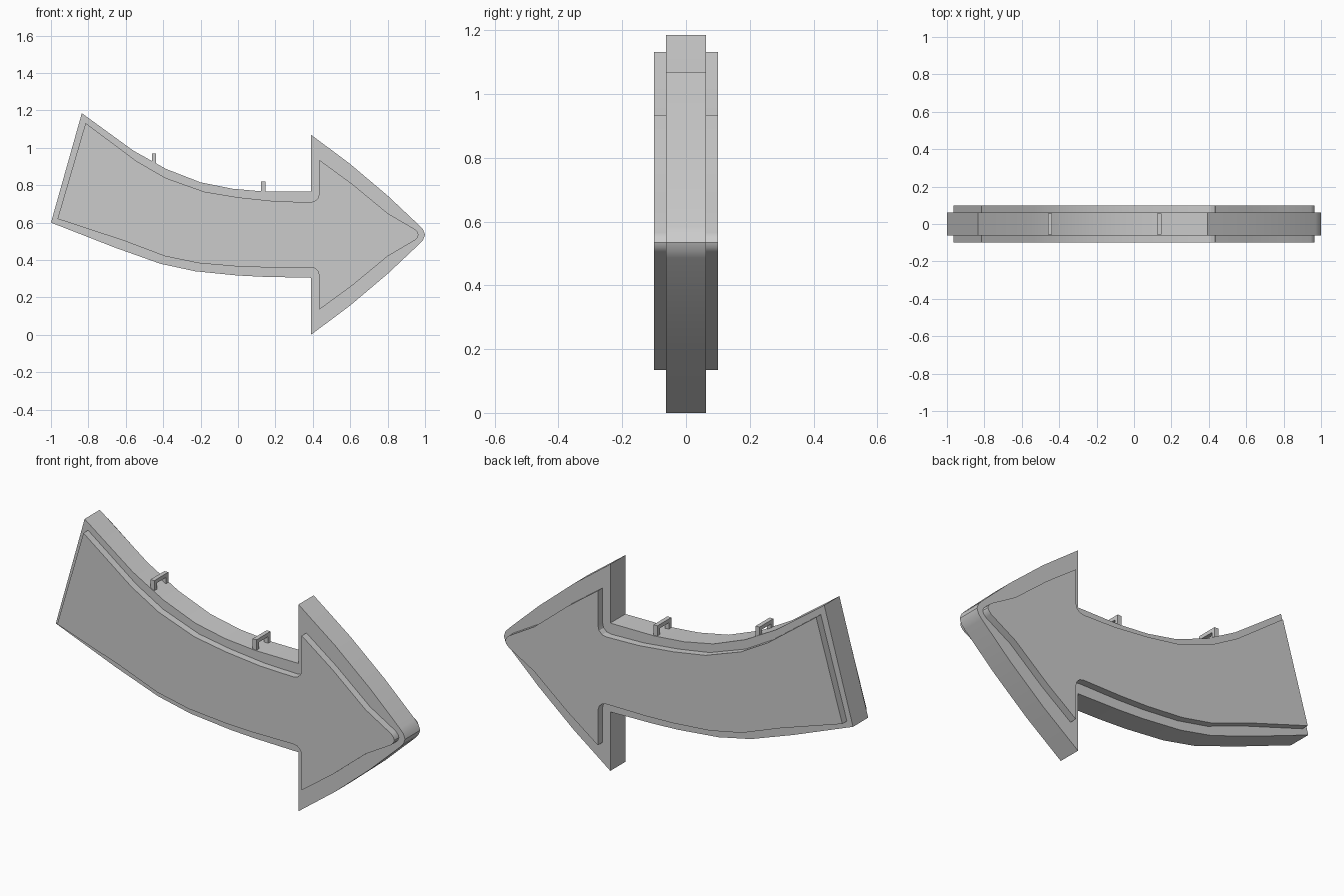
import bpy
import bmesh

if "Cube" in bpy.data.objects:
    bpy.data.objects.remove(bpy.data.objects["Cube"])

AXIS = 0.535  # height of the arrow head's symmetry line


def finish(name, bm):
    bmesh.ops.recalc_face_normals(bm, faces=bm.faces)
    mesh = bpy.data.meshes.new(name)
    bm.to_mesh(mesh)
    bm.free()
    obj = bpy.data.objects.new(name, mesh)
    bpy.context.collection.objects.link(obj)
    return obj


def slab(name, upper, head, lower, half):
    """Extrude an arrow outline (x, z) through y; the head is mirrored about AXIS."""
    mirrored = [(x, 2 * AXIS - z) for x, z in reversed(head[:-1])]
    outline = upper + head + mirrored + lower
    bm = bmesh.new()
    face = bm.faces.new([bm.verts.new((x, -half, z)) for x, z in outline])
    ext = bmesh.ops.extrude_face_region(bm, geom=[face], use_keep_orig=True)
    moved = [v for v in ext["geom"] if isinstance(v, bmesh.types.BMVert)]
    bmesh.ops.translate(bm, verts=moved, vec=(0, 2 * half, 0))
    obj = finish(name, bm)
    bpy.context.view_layer.objects.active = obj
    obj.select_set(True)
    bpy.ops.object.shade_smooth_by_angle(angle=0.52)
    obj.select_set(False)
    return obj


# Wide, thinner outer rim
slab("sign_rim",
     [(-0.835, 1.185), (-0.56, 0.985), (-0.385, 0.887), (-0.20, 0.815),
      (-0.03, 0.781), (0.14, 0.766)],
     [(0.39, 0.765), (0.39, 1.07), (0.60, 0.913), (0.80, 0.744), (0.97, 0.584),
      (0.99, 0.562), (1.0, AXIS)],
     [(0.14, 0.31), (0.0, 0.317), (-0.23, 0.34), (-0.415, 0.38),
      (-0.66, 0.467), (-1.0, 0.60)], 0.062)

# Narrower, thicker panel standing proud of the rim front and back
slab("raised_panel",
     [(-0.815, 1.132), (-0.54, 0.927), (-0.385, 0.838), (-0.18, 0.765),
      (0.0, 0.735), (0.20, 0.714)],
     [(0.385, 0.709), (0.41, 0.714), (0.428, 0.731), (0.435, 0.757),
      (0.435, 0.935), (0.61, 0.807), (0.80, 0.65), (0.945, 0.565),
      (0.96, 0.55), (0.965, AXIS)],
     [(0.16, 0.36), (0.0, 0.365), (-0.21, 0.383), (-0.39, 0.42),
      (-0.61, 0.503), (-0.965, 0.62)], 0.10)


def hanger(name, x, base, top):
    """Square bracket spanning the rim's thickness, legs sunk into the rim."""
    half, t, w = 0.057, 0.02, 0.011
    profile = [(-half, base), (-half, top), (half, top), (half, base),
               (half - t, base), (half - t, top - t), (t - half, top - t), (t - half, base)]
    bm = bmesh.new()
    face = bm.faces.new([bm.verts.new((x - w, y, z)) for y, z in profile])
    ext = bmesh.ops.extrude_face_region(bm, geom=[face], use_keep_orig=True)
    moved = [v for v in ext["geom"] if isinstance(v, bmesh.types.BMVert)]
    bmesh.ops.translate(bm, verts=moved, vec=(2 * w, 0, 0))
    finish(name, bm)


# Two hanging brackets on the upper edge
hanger("left_hanger", -0.45, 0.91, 0.97)
hanger("right_hanger", 0.135, 0.755, 0.82)
